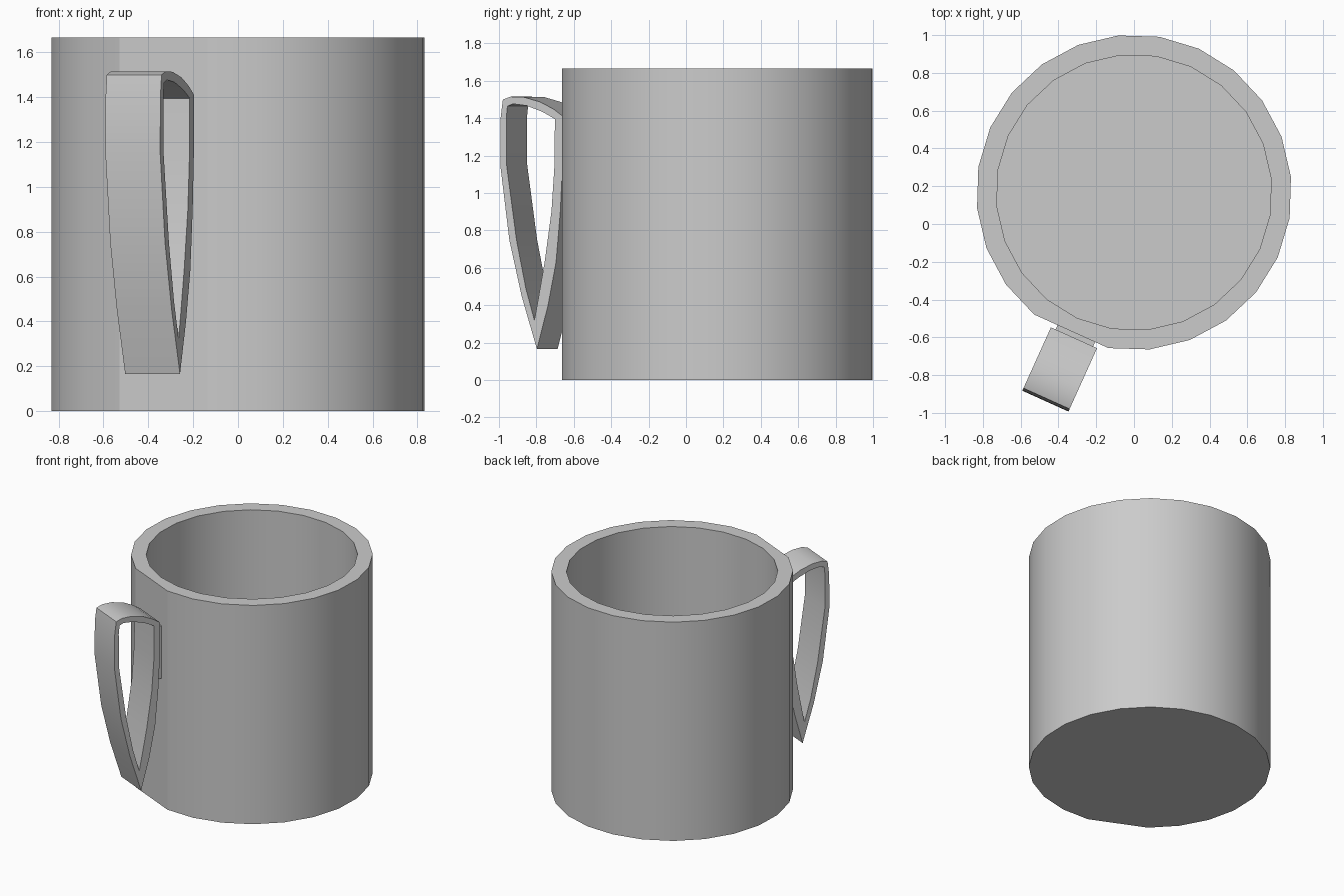
import bpy
import bmesh
from math import radians, sin, cos
from mathutils import Vector

default_cube = bpy.data.objects.get("Cube")
if default_cube:
    bpy.data.objects.remove(default_cube, do_unlink=True)

# Single plain grey
grey = bpy.data.materials.new("plain grey")
grey.use_nodes = True
colour = (0.6, 0.6, 0.6, 1)
grey.diffuse_color = colour
grey.node_tree.nodes["Principled BSDF"].inputs["Base Color"].default_value = colour

SIDES = 24
HANDLE_ANGLE = radians(-114.3)
CENTRE = Vector((0, 0.167, 0))
OUTWARD = Vector((cos(HANDLE_ANGLE), sin(HANDLE_ANGLE), 0))
SIDEWAYS = Vector((-OUTWARD.y, OUTWARD.x, 0))


def place(reach, height, side=0):
    """Point measured outward, sideways and up from the mug axis."""
    return CENTRE + OUTWARD * reach + SIDEWAYS * side + Vector((0, 0, height))


def finish(name, bm, angle):
    bmesh.ops.recalc_face_normals(bm, faces=bm.faces)
    mesh = bpy.data.meshes.new(name)
    bm.to_mesh(mesh)
    bm.free()
    mesh.materials.append(grey)
    obj = bpy.data.objects.new(name, mesh)
    bpy.context.collection.objects.link(obj)
    bpy.ops.object.select_all(action="DESELECT")
    obj.select_set(True)
    bpy.context.view_layer.objects.active = obj
    bpy.ops.object.shade_smooth_by_angle(angle=radians(angle))


def bridge(bm, first, second):
    count = len(first)
    for i in range(count):
        j = (i + 1) % count
        bm.faces.new((first[i], first[j], second[j], second[i]))


# Hollow cup, flattened on the outside where the handle is fixed
def ring(bm, radius, height, flattened):
    verts = []
    for i in range(SIDES):
        turn = radians(360 * i / SIDES)
        reach = radius
        if flattened and i == 0:
            reach *= cos(radians(360 / SIDES))
        verts.append(bm.verts.new(place(reach * cos(turn), height, reach * sin(turn))))
    return verts


OUTER, INNER, HEIGHT, FLOOR = 0.835, 0.73, 1.667, 0.1
bm = bmesh.new()
rings = [
    ring(bm, OUTER, 0, True),
    ring(bm, OUTER, HEIGHT, True),
    ring(bm, INNER, HEIGHT, False),
    ring(bm, INNER, FLOOR, False),
]
for lower, upper in zip(rings, rings[1:]):
    bridge(bm, lower, upper)
bm.faces.new(rings[0])
bm.faces.new(rings[-1])
finish("mug_body", bm, 20)

# Closed handle loop: (reach, height) of the outer edge and of the opening
outer_edge = [
    (0.985, 0.165), (1.075, 0.45), (1.147, 0.75), (1.2, 1.15), (1.198, 1.4),
    (1.185, 1.5), (1.14, 1.515), (1.063, 1.513), (0.966, 1.487), (0.89, 1.45),
    (0.832, 1.41), (0.835, 1.15), (0.848, 0.9), (0.873, 0.63), (0.92, 0.4),
]
opening = [
    (1, 0.32), (1.05, 0.49), (1.105, 0.75), (1.163, 1.15), (1.165, 1.4),
    (1.158, 1.465), (1.125, 1.477), (1.045, 1.467), (0.955, 1.435), (0.915, 1.415),
    (0.88, 1.395), (0.882, 1.15), (0.9, 0.9), (0.94, 0.63), (0.98, 0.42),
]
LEFT, RIGHT = -0.107, 0.161
bm = bmesh.new()
loops = [
    [bm.verts.new(place(reach, height, side)) for reach, height in edge]
    for edge, side in (
        (outer_edge, LEFT), (outer_edge, RIGHT), (opening, RIGHT), (opening, LEFT))
]
for i, loop in enumerate(loops):
    bridge(bm, loop, loops[(i + 1) % len(loops)])
finish("handle", bm, 30)

# Small block joining the handle to the cup
bm = bmesh.new()
ends = [
    [bm.verts.new(place(reach, height, side))
     for reach, height in ((0.79, 0.97), (0.86, 0.97), (0.86, 1.37), (0.79, 1.37))]
    for side in (-0.08, 0.138)
]
bridge(bm, *ends)
for end in ends:
    bm.faces.new(end)
finish("handle_mount", bm, 30)
